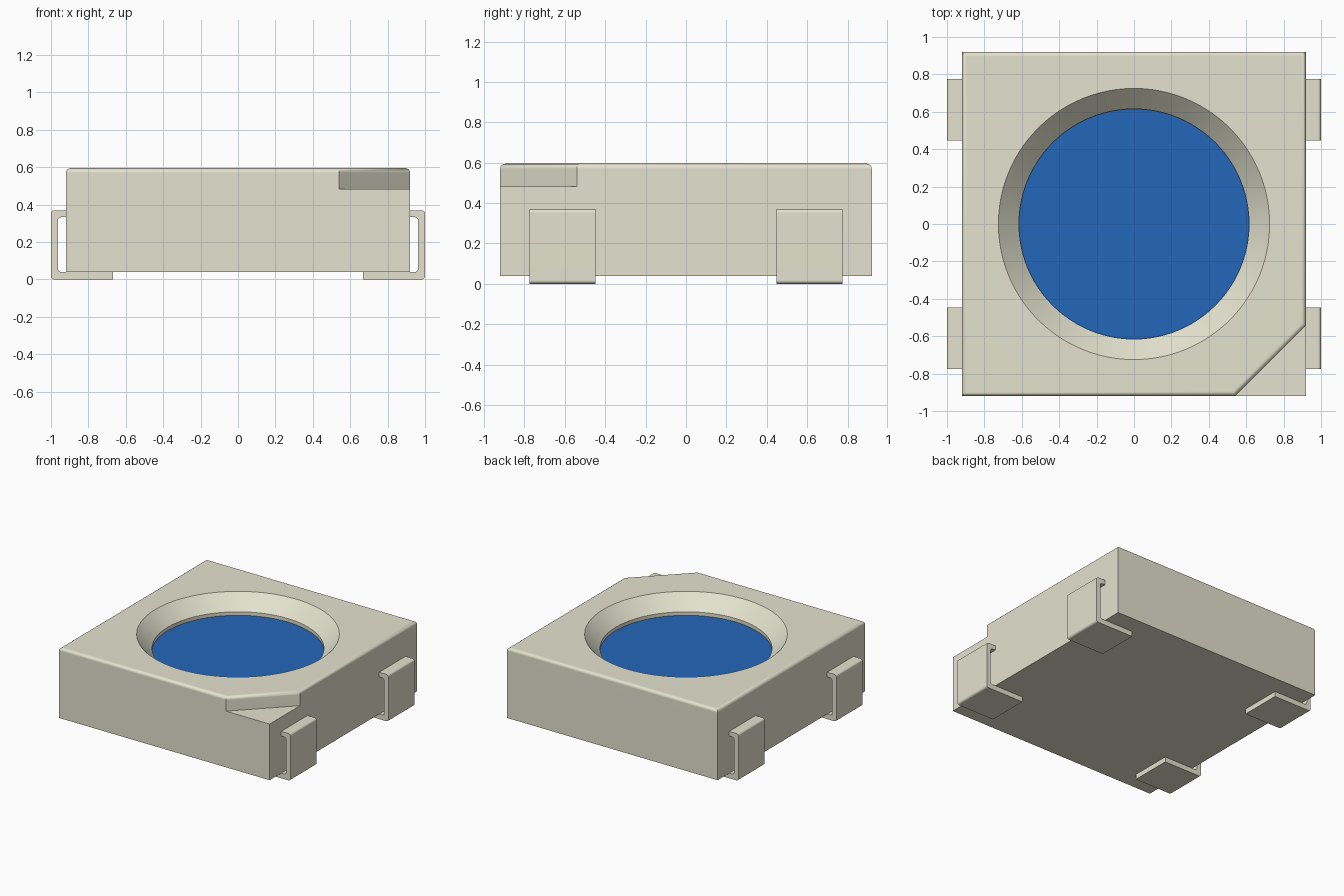
import bpy
import bmesh
import math

if "Cube" in bpy.data.objects:
    bpy.data.objects.remove(bpy.data.objects["Cube"])

HALF, BASE, TOP = 0.92, 0.04, 0.595
NOTCH, NOTCH_Z = 0.38, 0.483
RIM_R, FLOOR_R, CONE_Z, LENS_Z = 0.725, 0.615, 0.485, 0.457


def make_material(name, srgb):
    linear = [((c + 0.055) / 1.055) ** 2.4 for c in srgb]
    mat = bpy.data.materials.new(name)
    mat.use_nodes = True
    mat.diffuse_color = (*linear, 1)
    shader = mat.node_tree.nodes["Principled BSDF"]
    shader.inputs["Base Color"].default_value = (*linear, 1)
    return mat


cream = make_material("cream plastic", (0.895, 0.891, 0.813))
blue = make_material("blue lens", (0.137, 0.402, 0.727))


def make_object(name, bm, mat):
    bmesh.ops.recalc_face_normals(bm, faces=bm.faces)
    mesh = bpy.data.meshes.new(name)
    bm.to_mesh(mesh)
    bm.free()
    mesh.materials.append(mat)
    obj = bpy.data.objects.new(name, mesh)
    bpy.context.collection.objects.link(obj)
    return obj


def prism(points, offset):
    """Closed outline extruded along an offset vector."""
    bm = bmesh.new()
    face = bm.faces.new([bm.verts.new(p) for p in points])
    moved = bmesh.ops.extrude_face_region(bm, geom=[face], use_keep_orig=True)
    verts = [v for v in moved["geom"] if isinstance(v, bmesh.types.BMVert)]
    bmesh.ops.translate(bm, verts=verts, vec=offset)
    return bm


def activate(obj):
    bpy.ops.object.select_all(action="DESELECT")
    obj.select_set(True)
    bpy.context.view_layer.objects.active = obj


def cut(obj, cutter):
    mod = obj.modifiers.new("cut", "BOOLEAN")
    mod.operation = "DIFFERENCE"
    mod.solver = "EXACT"
    mod.object = cutter
    activate(obj)
    bpy.ops.object.modifier_apply(modifier=mod.name)
    bpy.data.objects.remove(cutter)


def smooth(obj):
    activate(obj)
    bpy.ops.object.shade_smooth_by_angle(angle=math.radians(30))
    obj.modifiers.new("flat areas", "WEIGHTED_NORMAL").keep_sharp = True


# Body block
square = [(-HALF, -HALF, BASE), (HALF, -HALF, BASE),
          (HALF, HALF, BASE), (-HALF, HALF, BASE)]
body = make_object("body", prism(square, (0, 0, TOP - BASE)), cream)

# Polarity notch across the front left corner
out = HALF + 0.1
reach = HALF - NOTCH - 0.1
corner = [(reach, -out, NOTCH_Z), (out, -out, NOTCH_Z), (out, -reach, NOTCH_Z)]
cut(body, make_object("notch_cutter", prism(corner, (0, 0, 0.3)), cream))

# Rounded top edge
bm = bmesh.new()
bm.from_mesh(body.data)
rim = [e for e in bm.edges if all(v.co.z > TOP - 0.001 for v in e.verts)]
bmesh.ops.bevel(bm, geom=rim, offset=0.025, segments=4, profile=0.5,
                affect="EDGES", clamp_overlap=True)
bm.to_mesh(body.data)
bm.free()

# Conical recess with a short straight wall
bm = bmesh.new()
slope = (RIM_R - FLOOR_R) / (TOP - CONE_Z)
profile = [(0, LENS_Z - 0.01), (FLOOR_R, LENS_Z - 0.01), (FLOOR_R, CONE_Z),
           (RIM_R + slope * 0.1, TOP + 0.1), (0, TOP + 0.1)]
verts = [bm.verts.new((r, 0, z)) for r, z in profile]
edges = [bm.edges.new(pair) for pair in zip(verts, verts[1:])]
bmesh.ops.spin(bm, geom=verts + edges, cent=(0, 0, 0), axis=(0, 0, 1),
               angle=math.tau, steps=96)
bmesh.ops.remove_doubles(bm, verts=bm.verts, dist=0.0001)
cut(body, make_object("recess_cutter", bm, cream))
smooth(body)

# Lens disc on the recess floor
bm = bmesh.new()
bmesh.ops.create_cone(bm, cap_ends=True, segments=96, radius1=FLOOR_R + 0.003,
                      radius2=FLOOR_R + 0.003, depth=0.02)
bmesh.ops.translate(bm, verts=bm.verts, vec=(0, 0, LENS_Z - 0.01))
make_object("lens", bm, blue)

# Bent leads: one C-shaped strip mirrored to four
THICK, LEAD_TOP, FOOT = 0.037, 0.37, 0.667
outline = [(FOOT, 0), (1, 0), (1, LEAD_TOP), (HALF - 0.01, LEAD_TOP),
           (HALF - 0.01, LEAD_TOP - THICK), (1 - THICK, LEAD_TOP - THICK),
           (1 - THICK, BASE), (FOOT, BASE)]
bm = prism([(x, 0.447, z) for x, z in outline], (0, 0.328, 0))
bends = [e for e in bm.edges
         if abs(e.verts[0].co.y - e.verts[1].co.y) > 0.1
         and e.verts[0].co.x > HALF + 0.02]
bmesh.ops.bevel(bm, geom=bends, offset=0.018, segments=4, profile=0.5,
                affect="EDGES")
leads = make_object("leads", bm, cream)
leads.modifiers.new("four leads", "MIRROR").use_axis = (True, True, False)
smooth(leads)
